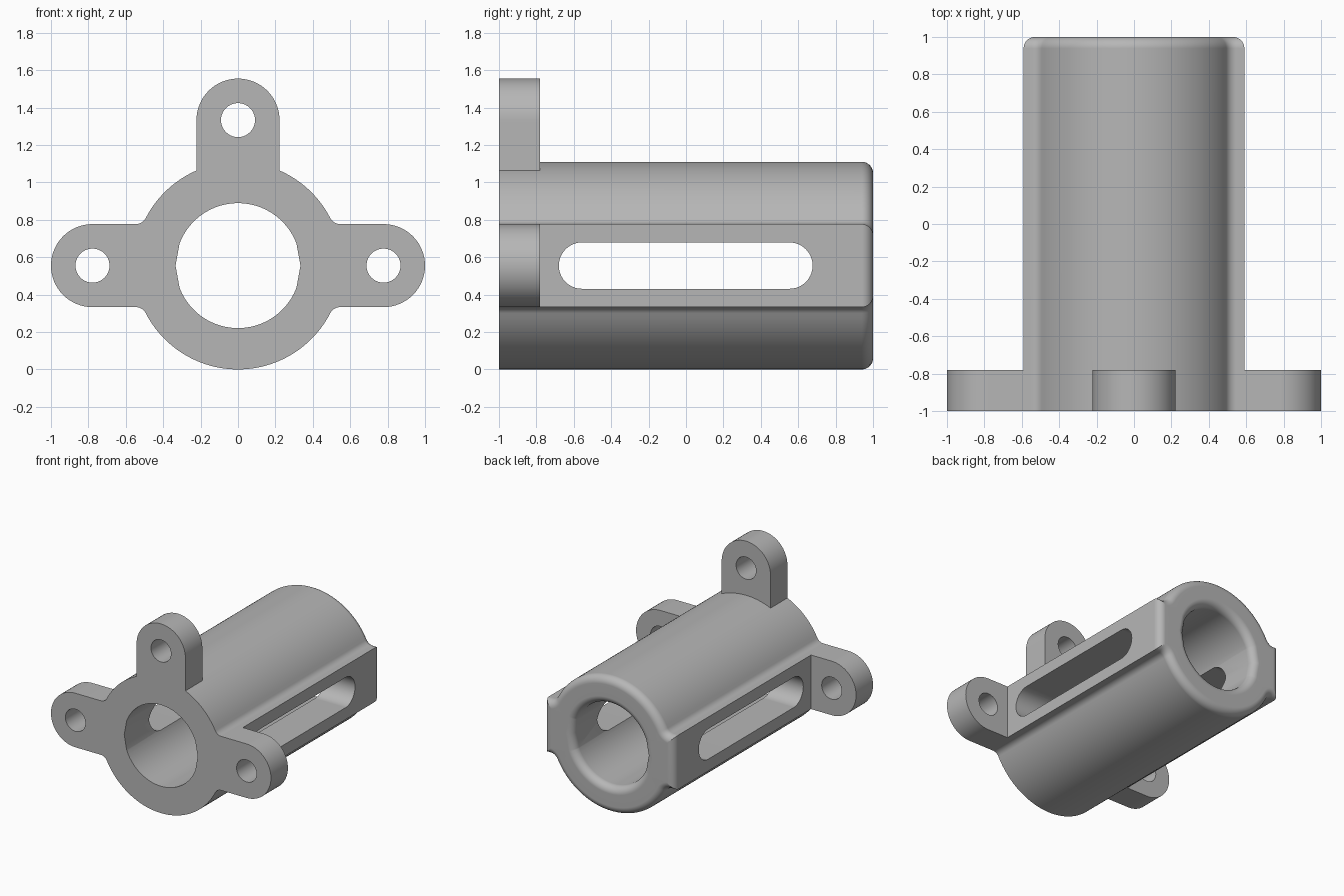
import bpy, bmesh, math
from math import pi, sin, cos

if "Cube" in bpy.data.objects:
    bpy.data.objects.remove(bpy.data.objects["Cube"])

R, BORE, AXIS = 0.555, 0.334, 0.555    # tube radius, bore radius, axis height
W, H = 0.59, 0.222                     # side rail reach and half height
FIL = 0.06                             # fillet and edge rounding
FRONT, EAR_BACK, BACK = -1.0, -0.78, 1.0

grey = bpy.data.materials.new("mid_grey")
grey.use_nodes = True
colour = (0.47, 0.47, 0.47, 1)
grey.diffuse_color = colour
grey.node_tree.nodes["Principled BSDF"].inputs["Base Color"].default_value = colour


def finish(bm, name):
    bmesh.ops.remove_doubles(bm, verts=bm.verts, dist=1e-5)
    bmesh.ops.recalc_face_normals(bm, faces=bm.faces)
    mesh = bpy.data.meshes.new(name)
    bm.to_mesh(mesh)
    bm.free()
    mesh.materials.append(grey)
    ob = bpy.data.objects.new(name, mesh)
    bpy.context.collection.objects.link(ob)
    return ob


def arc(cx, cz, r, a0, a1, n):
    return [(cx + r * cos(a0 + (a1 - a0) * i / n),
             cz + r * sin(a0 + (a1 - a0) * i / n)) for i in range(n + 1)]


def outline(d):
    """Tube section with filleted side rails, inset by d."""
    fz = H + FIL
    fx = math.sqrt((R + FIL) ** 2 - fz ** 2)
    a = math.atan2(fz, fx)
    fillet = [(min(x, W - d), z) for x, z in arc(fx, fz, FIL + d, -pi / 2, a - pi, 8)]
    q = [(W - d, 0), (W - d, H - d)] + fillet + arc(0, 0, R - d, a, pi / 2, 24)[1:]
    half = q + [(-x, z) for x, z in q[-2::-1]]
    return half + [(x, -z) for x, z in half[-2:0:-1]]


def prism(points, y0, y1, name):
    bm = bmesh.new()
    face = bm.faces.new([bm.verts.new((x, y0, z)) for x, z in points])
    ext = bmesh.ops.extrude_face_region(bm, geom=[face])["geom"]
    bmesh.ops.translate(bm, vec=(0, y1 - y0, 0),
                        verts=[v for v in ext if isinstance(v, bmesh.types.BMVert)])
    return finish(bm, name)


def combine(target, tool, operation):
    mod = target.modifiers.new(operation.lower(), "BOOLEAN")
    mod.object, mod.operation, mod.solver = tool, operation, "EXACT"
    bpy.context.view_layer.objects.active = target
    bpy.ops.object.modifier_apply(modifier=mod.name)
    bpy.data.objects.remove(tool)


# Tube body: rings run along the outside, round the back rim and down the bore
base = outline(0)
angles = [math.atan2(z, x) for x, z in base]
rings = [(FRONT, base)]
steps = [i * pi / 16 for i in range(9)]
for t in steps:
    rings.append((BACK - FIL + FIL * sin(t), outline(FIL * (1 - cos(t)))))
for t in reversed(steps):
    r = BORE + FIL * (1 - cos(t))
    rings.append((BACK - FIL + FIL * sin(t), [(r * cos(a), r * sin(a)) for a in angles]))
rings.append((FRONT, [(BORE * cos(a), BORE * sin(a)) for a in angles]))

bm = bmesh.new()
loops = [[bm.verts.new((x, y, z + AXIS)) for x, z in pts] for y, pts in rings]
n = len(base)
for k, loop in enumerate(loops):
    nxt = loops[(k + 1) % len(loops)]
    for i in range(n):
        j = (i + 1) % n
        bm.faces.new((loop[i], loop[j], nxt[j], nxt[i]))
body = finish(bm, "flanged_tube")

# Mounting ears: left, top and right, pointing outward from the axis
for turn, root in ((0, 0.565), (pi / 2, 0.46), (pi, 0.565)):
    shape = [(root, -H)] + arc(0.778, 0, H, -pi / 2, pi / 2, 32) + [(root, H)]
    spin = lambda pts: [(x * cos(turn) - z * sin(turn),
                         x * sin(turn) + z * cos(turn) + AXIS) for x, z in pts]
    ear = prism(spin(shape), FRONT, EAR_BACK, "ear")
    hole = prism(spin(arc(0.778, 0, 0.091, 0, 2 * pi, 40)[:-1]),
                 FRONT - 0.1, EAR_BACK + 0.1, "ear_hole")
    combine(ear, hole, "DIFFERENCE")
    combine(body, ear, "UNION")

# Long round-ended slot cut through both side rails
sr = 0.124
slot = arc(0.553, 0, sr, -pi / 2, pi / 2, 20) + arc(-0.556, 0, sr, pi / 2, 3 * pi / 2, 20)
cutter = prism(slot, -1, 1, "slot_cutter")
for v in cutter.data.vertices:
    x, y, z = v.co
    v.co = (y, x, z + AXIS)
cutter.data.flip_normals()
combine(body, cutter, "DIFFERENCE")

# Smooth round faces, crisp edges
bpy.ops.object.select_all(action="DESELECT")
body.select_set(True)
bpy.context.view_layer.objects.active = body
bpy.ops.object.shade_smooth_by_angle(angle=math.radians(25))
normals = body.modifiers.new("flat_face_normals", "WEIGHTED_NORMAL")
normals.keep_sharp = True
